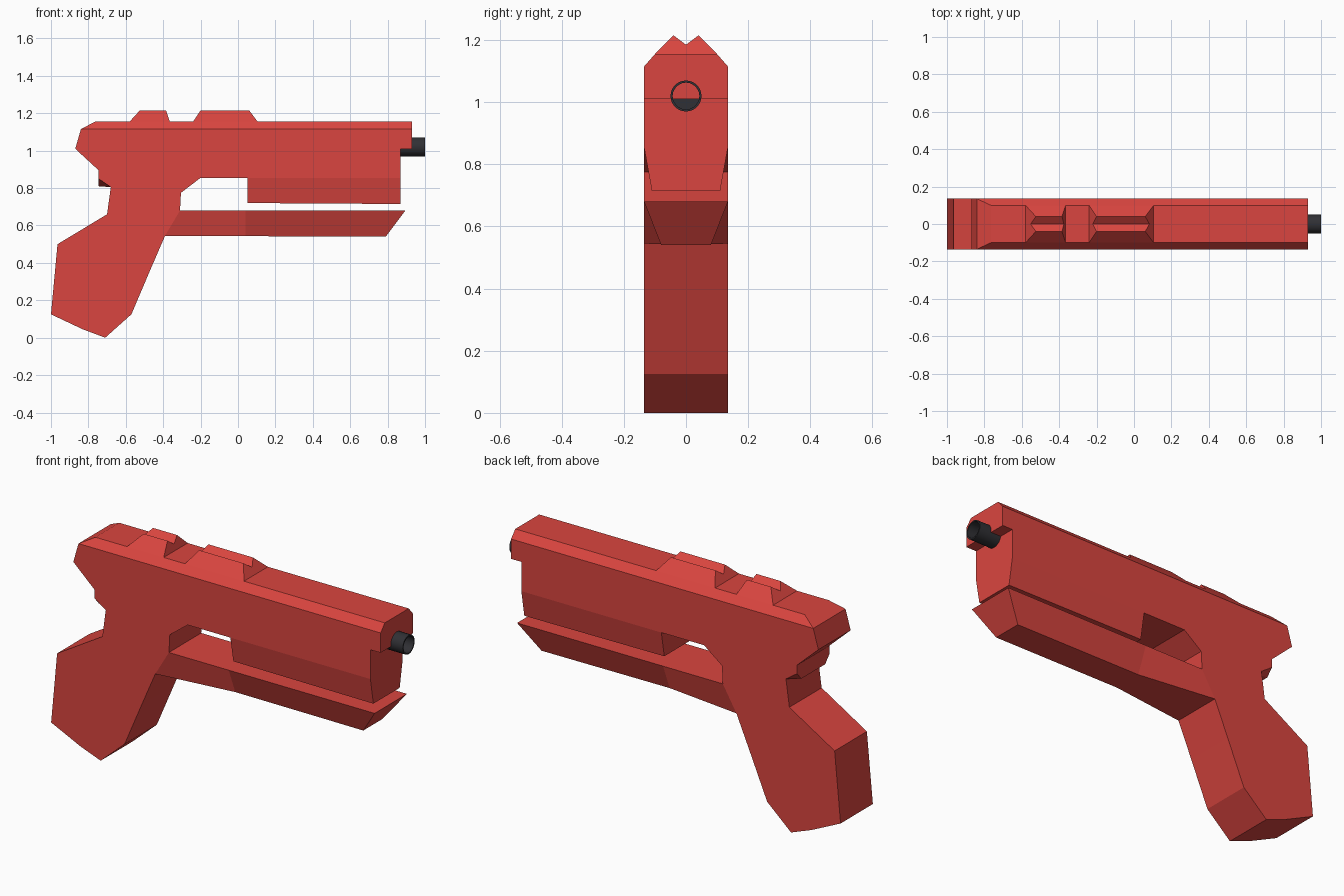
import bpy, bmesh, math

if "Cube" in bpy.data.objects:
    bpy.data.objects.remove(bpy.data.objects["Cube"])


def material(name, rgb):
    m = bpy.data.materials.new(name)
    m.diffuse_color = (*rgb, 1)
    m.use_nodes = True
    m.node_tree.nodes["Principled BSDF"].inputs["Base Color"].default_value = m.diffuse_color
    return m


RED = material("red", (0.70, 0.06, 0.05))
DARK = material("dark", (0.03, 0.03, 0.035))
W = 0.135   # half width of the body


def loft(name, rings, mat):
    """Skin a list of equal-length point rings and cap both ends."""
    bm = bmesh.new()
    loops = [[bm.verts.new(p) for p in r] for r in rings]
    n = len(loops[0])
    for a, b in zip(loops, loops[1:]):
        for i in range(n):
            j = (i + 1) % n
            bm.faces.new((a[i], a[j], b[j], b[i]))
    bm.faces.new(loops[0])
    bm.faces.new(loops[-1])
    bmesh.ops.remove_doubles(bm, verts=bm.verts, dist=1e-5)
    bmesh.ops.dissolve_limit(bm, angle_limit=0.005, verts=bm.verts, edges=bm.edges)
    bmesh.ops.recalc_face_normals(bm, faces=bm.faces)
    me = bpy.data.meshes.new(name)
    bm.to_mesh(me)
    bm.free()
    me.materials.append(mat)
    ob = bpy.data.objects.new(name, me)
    bpy.context.collection.objects.link(ob)
    return ob


# Grip and slide: outer side outline, inner outline carries the top chamfer and rear tang
grip = [(-0.68, 0.805), (-0.70, 0.66), (-0.965, 0.50), (-1.0, 0.125), (-0.83, 0.045),
        (-0.71, 0.0), (-0.57, 0.125), (-0.47, 0.36), (-0.39, 0.545), (-0.31, 0.68),
        (-0.305, 0.775), (-0.20, 0.855), (0.87, 0.855), (0.87, 1.01), (0.93, 1.01),
        (0.93, 1.115)]
back = [(-0.84, 1.115), (-0.87, 1.01), (-0.745, 0.895)]
outer = grip + [(0.93, 1.115), (-0.84, 1.115)] + back + [(-0.745, 0.85)]
inner = grip + [(0.93, 1.155), (-0.765, 1.155)] + back + [(-0.745, 0.81)]
loft("grip_and_slide",
     [[(x, y, z) for x, z in o]
      for o, y in ((outer, -W), (inner, -0.1), (inner, 0.1), (outer, W))], RED)

# Tapered block under the slide
loft("slide_underside",
     [[(x, -W, 0.855), (x, W, 0.855), (x, 0.11, z), (x, -0.11, z)]
      for x, z in ((0.05, 0.72), (0.87, 0.715))], RED)

# Lower rail: top x, bottom x, bottom half width
loft("lower_rail",
     [[(xt, -W, 0.68), (xt, W, 0.68), (xb, w, z), (xb, -w, z)]
      for xt, xb, w, z in ((-0.31, -0.39, W, 0.545), (0.04, 0.04, 0.08, 0.543),
                           (0.895, 0.79, 0.08, 0.54))], RED)

# Two notched sights: base start, crest start, crest end, base end
for name, x0, x1, x2, x3 in (("rear_sight", -0.58, -0.525, -0.385, -0.365),
                             ("middle_sight", -0.24, -0.20, 0.06, 0.105)):
    loft(name, [[(b, -0.1, 1.155), (c, -0.04, 1.215), ((b + c) / 2, 0, 1.185),
                 (c, 0.04, 1.215), (b, 0.1, 1.155)]
                for b, c in ((x0, x1), (x3, x2))], RED)

# Hollow barrel
def circle(x, r, n=24):
    return [(x, r * math.cos(2 * math.pi * i / n), 1.02 + r * math.sin(2 * math.pi * i / n))
            for i in range(n)]


barrel = loft("barrel", [circle(0.865, 0.05), circle(1.0, 0.05), circle(1.0, 0.043),
                         circle(0.925, 0.043)], DARK)
bpy.context.view_layer.objects.active = barrel
barrel.select_set(True)
bpy.ops.object.shade_smooth_by_angle(angle=math.radians(35))
